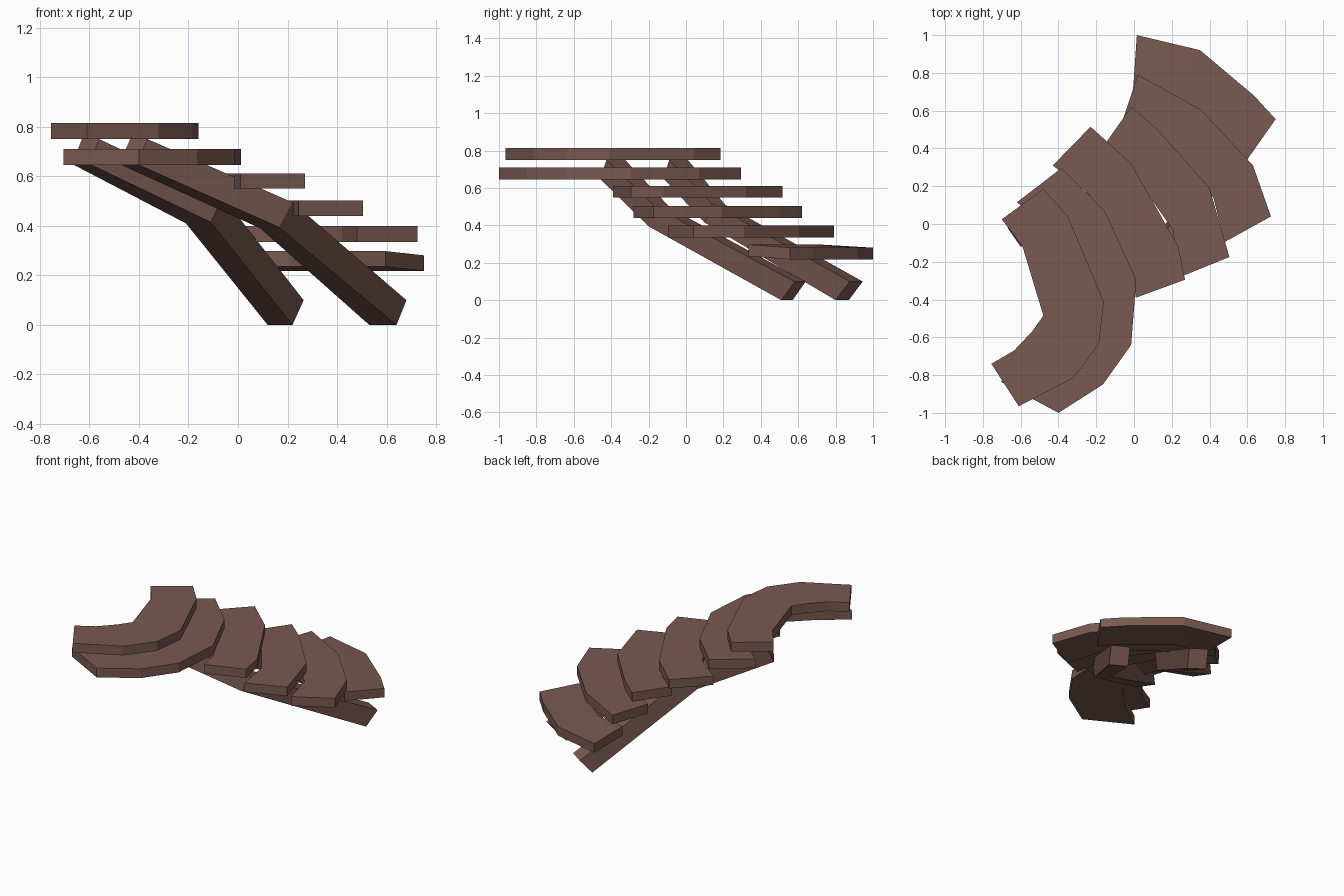
import bpy, bmesh
from mathutils import Vector

wood = bpy.data.materials.new("brown_wood")
wood.diffuse_color = (0.19, 0.10, 0.082, 1)


def finish(name, bm):
    bmesh.ops.recalc_face_normals(bm, faces=bm.faces)
    mesh = bpy.data.meshes.new(name)
    bm.to_mesh(mesh)
    bm.free()
    mesh.materials.append(wood)
    bpy.context.collection.objects.link(bpy.data.objects.new(name, mesh))


def slab(name, outer, inner, z0, z1, droop=0.0):
    """Curved tread: outer and inner edge run side by side, joined by quads."""
    bm = bmesh.new()
    rings = []
    for o, i in zip(outer, inner):
        rings.append([bm.verts.new(p) for p in (
            (*o, z0 - droop), (*o, z1 - droop), (*i, z1), (*i, z0))])
    skin(bm, rings)
    finish(name, bm)


def skin(bm, rings):
    for a, b in zip(rings, rings[1:]):
        for k in range(4):
            n = (k + 1) % 4
            bm.faces.new((a[k], a[n], b[n], b[k]))
    bm.faces.new(rings[0])
    bm.faces.new(rings[-1][::-1])


def stringer(name, sections):
    """Bent beam: each section is near lower corner, far lower corner, up vector."""
    bm = bmesh.new()
    rings = []
    for near, far, up in sections:
        n, f, u = Vector(near), Vector(far), Vector(up)
        rings.append([bm.verts.new(p) for p in (n, f, f + u, n + u)])
    skin(bm, rings)
    finish(name, bm)


# Treads, bottom to top
slab("tread_1",
     [(0.015, 1.0), (0.35, 0.92), (0.635, 0.68), (0.75, 0.555)],
     [(-0.005, 0.71), (0.21, 0.67), (0.45, 0.48), (0.595, 0.335)],
     0.235, 0.298, 0.017)
slab("tread_2",
     [(0.02, 0.79), (0.355, 0.605), (0.63, 0.31), (0.725, 0.04)],
     [(-0.07, 0.52), (0.18, 0.38), (0.42, 0.14), (0.48, -0.095)],
     0.335, 0.40)
slab("tread_3",
     [(-0.015, 0.62), (0.125, 0.50), (0.40, 0.19), (0.505, -0.175)],
     [(-0.17, 0.40), (-0.04, 0.32), (0.205, -0.03), (0.245, -0.28)],
     0.44, 0.503)
slab("tread_4",
     [(-0.23, 0.515), (-0.015, 0.32), (0.235, -0.12), (0.27, -0.295)],
     [(-0.43, 0.31), (-0.24, 0.16), (-0.02, -0.24), (0.01, -0.39)],
     0.55, 0.612)
slab("tread_5",
     [(-0.385, 0.295), (-0.155, 0.07), (0.012, -0.295), (-0.015, -0.64),
      (-0.165, -0.85), (-0.40, -1.0)],
     [(-0.62, 0.115), (-0.43, -0.04), (-0.30, -0.40), (-0.37, -0.56),
      (-0.53, -0.71), (-0.705, -0.835)],
     0.645, 0.71)
slab("tread_6",
     [(-0.48, 0.185), (-0.35, 0.04), (-0.16, -0.41), (-0.185, -0.635),
      (-0.32, -0.815), (-0.61, -0.965)],
     [(-0.70, 0.025), (-0.59, -0.12), (-0.48, -0.485), (-0.54, -0.57),
      (-0.635, -0.67), (-0.755, -0.74)],
     0.75, 0.815)

# Two bent support beams
stringer("inner_stringer", [
    ((0.22, 0.80, 0), (0.12, 0.87, 0), (0.045, 0.075, 0.10)),
    ((-0.11, 0.10, 0.415), (-0.21, 0.17, 0.41), (0.05, 0.04, 0.10)),
    ((-0.60, -0.12, 0.65), (-0.67, -0.02, 0.65), (0.04, 0.03, 0.10))])
stringer("outer_stringer", [
    ((0.64, 0.51, 0), (0.53, 0.57, 0), (0.04, 0.07, 0.10)),
    ((0.165, -0.20, 0.395), (0.09, -0.12, 0.39), (0.055, 0.04, 0.10)),
    ((-0.41, -0.46, 0.65), (-0.48, -0.36, 0.65), (0.045, 0.035, 0.10))])
